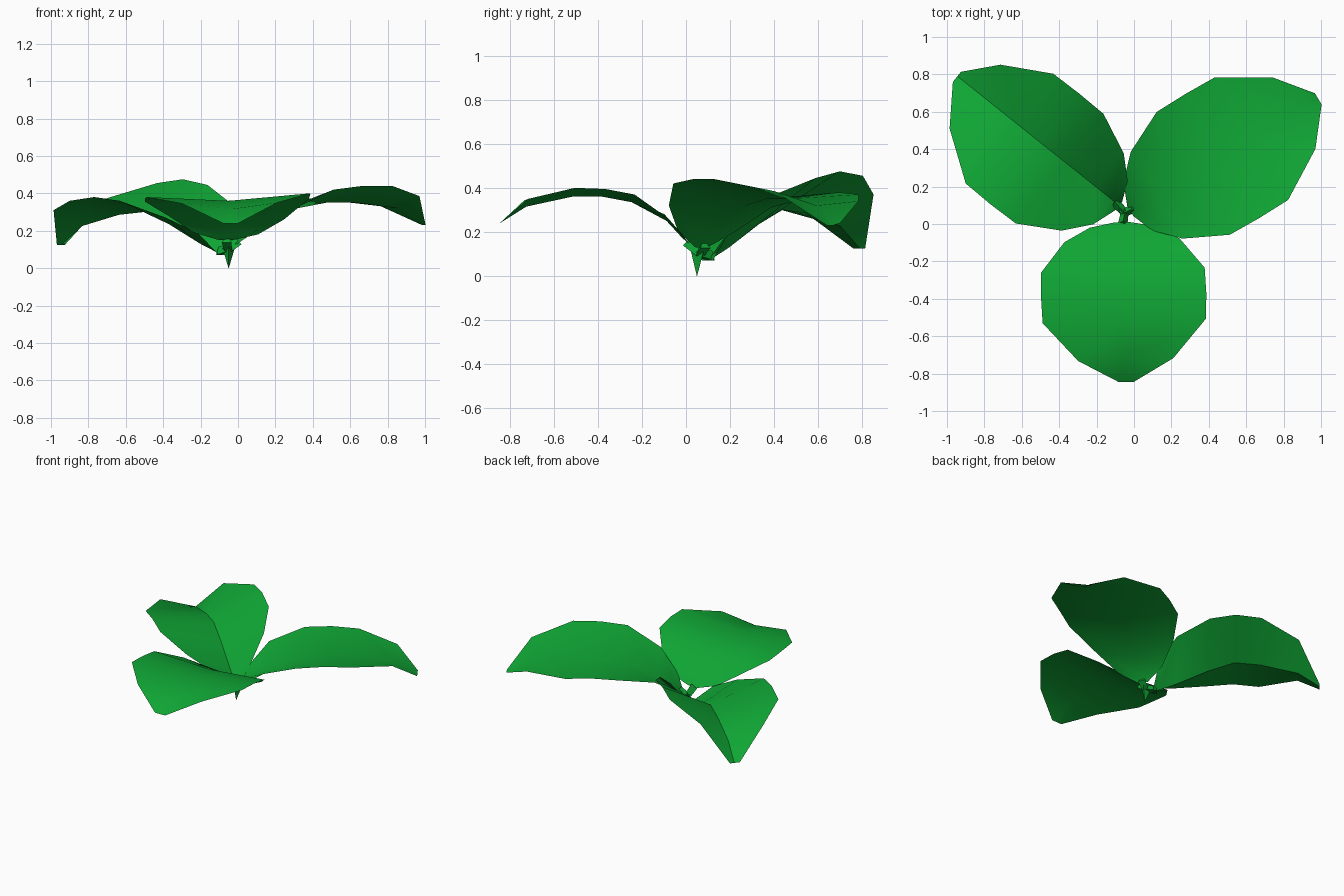
import bpy, bmesh, math
from mathutils import Vector

if "Cube" in bpy.data.objects:
    bpy.data.objects.remove(bpy.data.objects["Cube"])

green = bpy.data.materials.new("leaf green")
green.diffuse_color = (0.005, 0.38, 0.035, 1)
green.use_nodes = True
green.node_tree.nodes["Principled BSDF"].inputs["Base Color"].default_value = green.diffuse_color

# Shared leaf outline: fraction of length, half width
T = (0, .04, .14, .335, .49, .645, .872, 1)
W = (.032, .15, .27, .382, .386, .382, .222, .035)


def finish(bm, name, angle):
    me = bpy.data.meshes.new(name)
    bm.to_mesh(me)
    bm.free()
    me.materials.append(green)
    ob = bpy.data.objects.new(name, me)
    bpy.context.collection.objects.link(ob)
    bpy.ops.object.select_all(action='DESELECT')
    ob.select_set(True)
    bpy.context.view_layer.objects.active = ob
    bpy.ops.object.shade_smooth_by_angle(angle=math.radians(angle))
    return ob


def leaf(name, base, angle, length, scale_l, scale_r, bias, z_left, z_mid, z_right):
    """Folded sheet: left edge, midrib and right edge joined in two strips."""
    a = math.radians(angle)
    d = Vector((math.cos(a), math.sin(a)))
    side = Vector((-d.y, d.x))
    bm = bmesh.new()
    rows = []
    for t, w, zl, zm, zr in zip(T, W, z_left, z_mid, z_right):
        c = Vector(base) + d * length * t ** bias
        rows.append([bm.verts.new((*(c + side * v), z)) for v, z in
                     ((w * scale_l, zl), (0, zm), (-w * scale_r, zr))])
    for p, q in zip(rows, rows[1:]):
        for i in (0, 1):
            bm.faces.new((p[i], p[i + 1], q[i + 1], q[i]))
    return finish(bm, name, 35)


# Three leaves
leaf("front_leaf", (-.065, .01), -88.3, .855, 1.14, 1.15, 1.1,
     (.15, .18, .26, .37, .395, .40, .35, .24),
     (.15, .17, .25, .335, .36, .36, .315, .24),
     (.15, .19, .28, .355, .37, .38, .345, .24))
leaf("right_leaf", (-.02, .07), 30.8, 1.17, 1, 1, 1,
     (.13, .20, .31, .37, .38, .37, .34, .24),
     (.13, .17, .23, .32, .35, .35, .32, .23),
     (.13, .20, .32, .42, .44, .44, .385, .23))
leaf("left_leaf", (-.08, .10), 141.4, 1.106, 1.1, .865, 1,
     (.07, .19, .27, .36, .38, .36, .31, .125),
     (.07, .085, .13, .235, .30, .285, .225, .125),
     (.07, .25, .36, .445, .475, .455, .37, .125))


# Stem and leaf stalks: tapered three-sided tubes
def tube(name, start, end, r1, r2):
    p, q = Vector(start), Vector(end)
    bm = bmesh.new()
    bmesh.ops.create_cone(bm, cap_ends=True, segments=3, radius1=r1, radius2=r2,
                          depth=(q - p).length)
    rot = (q - p).to_track_quat('Z', 'Y')
    for v in bm.verts:
        v.co = rot @ v.co + (p + q) / 2
    return finish(bm, name, 20)


tube("stem", (-.05, .05, 0), (-.05, .06, .11), .001, .038)
for name, end in (("front_stalk", (-.06, .0, .15)),
                  ("right_stalk", (0, .085, .14)),
                  ("left_stalk", (-.1, .115, .085))):
    tube(name, (-.05, .06, .1), end, .025, .03)
